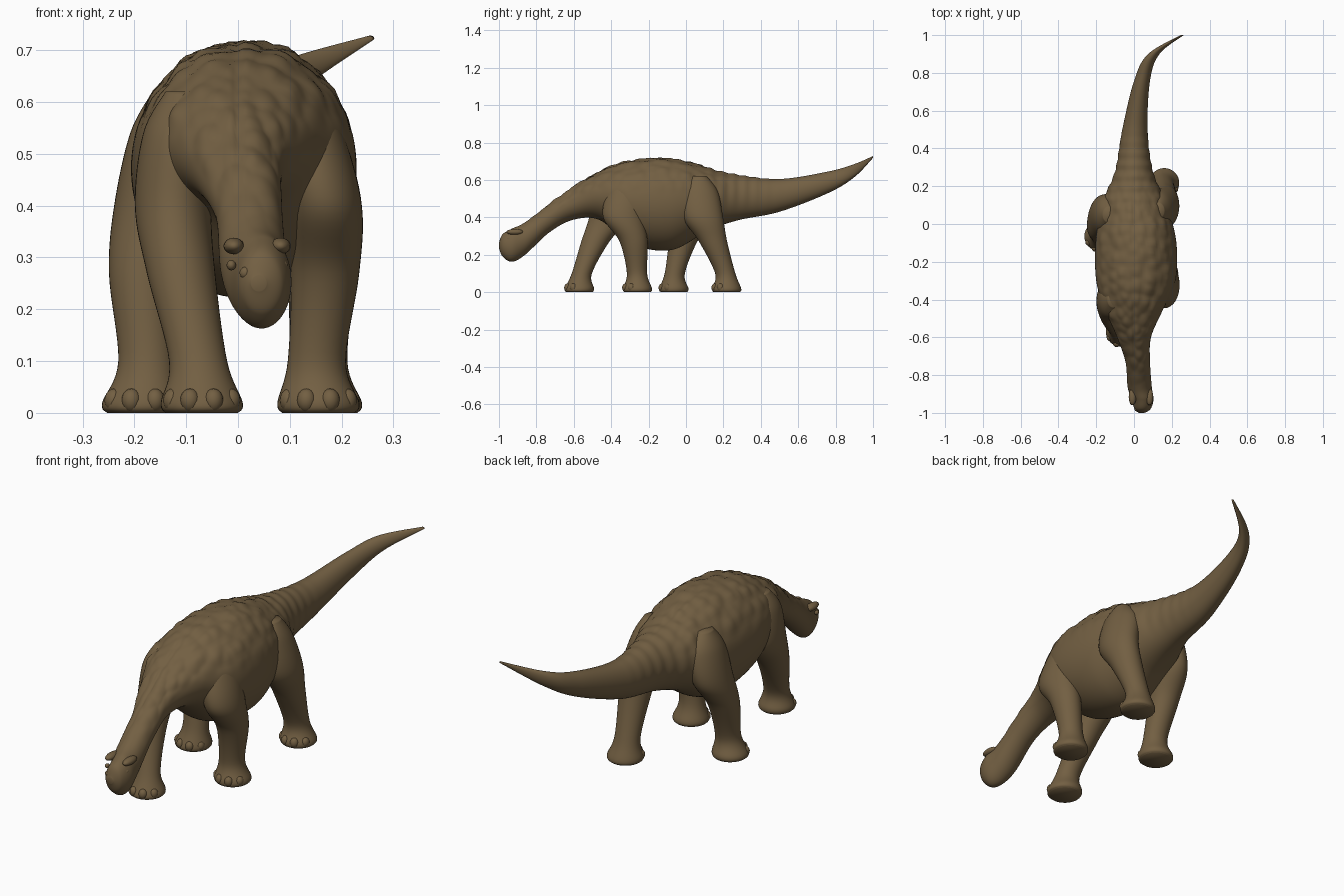
import bpy, bmesh, math
from mathutils import Vector, Matrix, noise

old = bpy.data.objects.get("Cube")
if old:
    bpy.data.objects.remove(old)

hide = bpy.data.materials.new("brown hide")
hide.use_nodes = True
hide.diffuse_color = (0.17, 0.115, 0.055, 1)
hide.node_tree.nodes["Principled BSDF"].inputs["Base Color"].default_value = hide.diffuse_color


def finish(bm, name):
    """Turn a bmesh into a smooth brown object."""
    bmesh.ops.recalc_face_normals(bm, faces=bm.faces[:])
    mesh = bpy.data.meshes.new(name)
    bm.to_mesh(mesh)
    bm.free()
    mesh.materials.append(hide)
    for poly in mesh.polygons:
        poly.use_smooth = True
    obj = bpy.data.objects.new(name, mesh)
    bpy.context.collection.objects.link(obj)


def spline(rows, steps):
    """Smoothly interpolate the section table."""
    padded = [rows[0], *rows, rows[-1]]
    for i in range(len(rows) - 1):
        for s in range(steps):
            t = s / steps
            yield [b + t / 2 * (c - a + t * (2 * a - 5 * b + 4 * c - d + t * (3 * (b - c) + d - a)))
                   for a, b, c, d in zip(*padded[i:i + 4])]
    yield rows[-1]


def loft(rows, steps, sides, place):
    """Skin oval sections: position along axis, x centre, low edge, high edge, half width."""
    bm = bmesh.new()
    rings = []
    for along, x, low, high, half in spline(rows, steps):
        ring = []
        for k in range(sides):
            angle = math.tau * k / sides
            across = (low + high) / 2 + math.sin(angle) * (high - low) / 2
            ring.append(bm.verts.new(place(x + math.cos(angle) * half, across, along)))
        rings.append(ring)
    for r, q in zip(rings, rings[1:]):
        for k in range(sides):
            bm.faces.new((r[k - 1], r[k], q[k], q[k - 1]))
    bm.faces.new(rings[0])
    bm.faces.new(rings[-1])
    return bm


def blob(bm, loc, size):
    """Add an ellipsoid."""
    matrix = Matrix.Translation(loc) @ Matrix.Diagonal((*size, 1))
    bmesh.ops.create_uvsphere(bm, u_segments=16, v_segments=10, radius=1, matrix=matrix)


def ramp(value, start, end):
    t = min(1, max(0, (value - start) / (end - start)))
    return t * t * (3 - 2 * t)


# Head and neck, trunk, and tail sections of one skin
head_and_neck = [
    (-1, .04, .235, .265, .015), (-.98, .045, .19, .31, .042), (-.93, .045, .163, .34, .058),
    (-.86, .03, .2, .373, .064), (-.73, .02, .32, .472, .065), (-.6, 0, .388, .565, .09)]
trunk = [
    (-.46, 0, .385, .648, .15), (-.3, .01, .26, .705, .21),
    (-.08, .01, .225, .715, .212), (.12, 0, .33, .665, .165)]
tail = [
    (.28, 0, .385, .628, .1), (.5, .005, .43, .605, .067), (.76, .043, .53, .645, .042),
    (.9, .105, .615, .685, .03), (1, .255, .718, .728, .008)]
body = loft(head_and_neck + trunk + tail, 16, 96, lambda x, across, along: (x, along, across))

# Knobbly plates over the back, a spine groove and soft folds on the tail base
bmesh.ops.recalc_face_normals(body, faces=body.faces[:])
body.normal_update()
for v in body.verts:
    x, y, z = v.co
    back = ramp(v.normal.z, .1, .6) * ramp(y, -.95, -.6) * (1 - ramp(y, .05, .35))
    nearest = noise.voronoi(Vector((x * 22, y * 16, z * 14)))[0][0]
    lump = back * .016 * (.55 - nearest)
    groove = -.006 * back * math.exp(-(x / .008) ** 2)
    fold_area = ramp(y, 0, .15) * (1 - ramp(y, .3, .55)) * ramp(z, .4, .55)
    v.co += v.normal * (lump + groove + .0025 * fold_area * math.sin(y * 105))
finish(body, "body")

# Every leg shares heights and half sizes; only the joint centres differ
leg_profile = [
    (.62, .03, .04), (.54, .073, .1), (.4, .074, .108), (.27, .066, .075),
    (.1, .056, .054), (.02, .079, .078), (0, .07, .07)]
# Hip, thigh, knee, ankle and foot centres
joints = {
    "left_front_leg": [(.13, -.32), (.165, -.335), (.168, -.28), (.152, -.262), (.155, -.26)],
    "right_front_leg": [(-.11, -.4), (-.125, -.41), (-.11, -.485), (-.077, -.557), (-.07, -.57)],
    "left_hind_leg": [(.13, .07), (.165, .09), (.162, .145), (.155, .21), (.16, .217)],
    "right_hind_leg": [(-.135, .05), (-.165, .04), (-.183, -.015), (-.175, -.06), (-.183, -.065)],
}
for name, centres in joints.items():
    path = [centres[0], *centres, centres[-1]]
    rows = [(z, x, y - depth, y + depth, half)
            for (z, half, depth), (x, y) in zip(leg_profile, path)]
    leg = loft(rows, 8, 40, lambda x, across, along: (x, across, along))
    foot_x, foot_y = centres[-1]
    for degrees in (-62, -21, 21, 62):
        angle = math.radians(degrees)
        blob(leg, (foot_x + .063 * math.sin(angle), foot_y - .066 * math.cos(angle), .024),
             (.019, .02, .023))
    finish(leg, name)

# Brows, eyes and nostrils on both sides of the head
for side, label in ((1, "left"), (-1, "right")):
    for part, (x, y, z), size in (
            ("brow", (.045, -.915, .322), (.02, .045, .016)),
            ("eye", (.05, -.945, .285), (.009, .012, .01)),
            ("nostril", (.022, -.982, .27), (.012, .01, .012))):
        bm = bmesh.new()
        blob(bm, (.037 + side * x, y, z), size)
        finish(bm, label + "_" + part)
